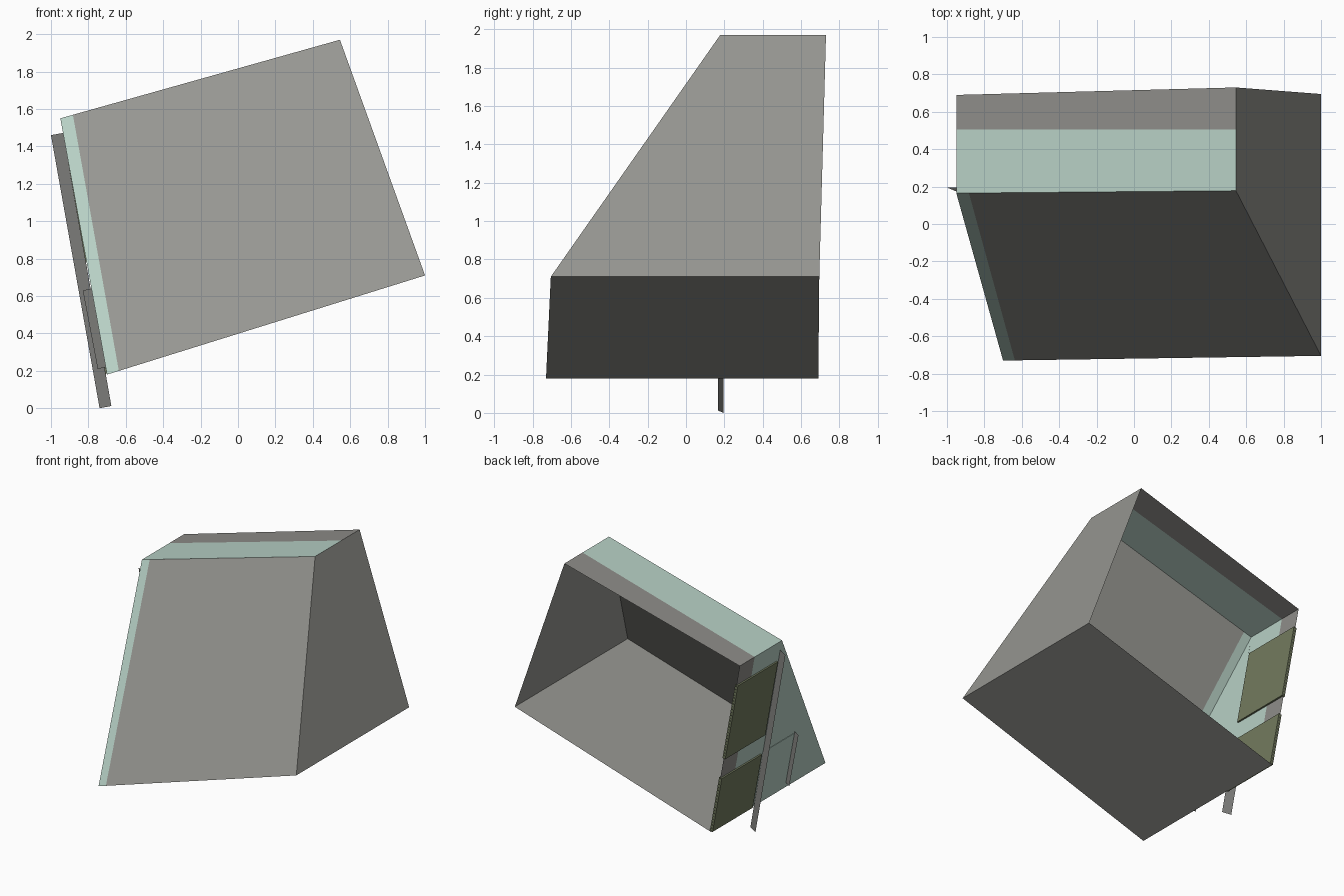
import bpy
from mathutils import Vector

if "Cube" in bpy.data.objects:
    bpy.data.objects.remove(bpy.data.objects["Cube"])


def material(name, r, g, b):
    lin = [((c / 255 + 0.055) / 1.055) ** 2.4 for c in (r, g, b)]
    m = bpy.data.materials.new(name)
    m.diffuse_color = (*lin, 1)
    m.use_nodes = True
    m.node_tree.nodes["Principled BSDF"].inputs["Base Color"].default_value = m.diffuse_color
    return m


GREY = material("warm_grey", 150, 150, 145)
TRIM = material("trim_grey", 141, 140, 136)
GREEN = material("pale_green", 182, 207, 196)
OLIVE = material("olive", 114, 122, 94)
POLE = material("pole_grey", 128, 128, 125)


def mesh_object(name, verts, faces, mats, slots=None):
    me = bpy.data.meshes.new(name)
    me.from_pydata([tuple(v) for v in verts], [], faces)
    for m in mats:
        me.materials.append(m)
    for i, p in enumerate(me.polygons):
        p.material_index = slots[i] if slots else 0
    me.update()
    ob = bpy.data.objects.new(name, me)
    bpy.context.collection.objects.link(ob)
    return ob


def strip_panel(name, a0, a1, b0, b1, cut_a, cut_b, mats):
    """Quad a0-a1-b1-b0 split into two coloured strips at cut points."""
    verts = [Vector(v) for v in (a0, cut_a, a1, b0, cut_b, b1)]
    return mesh_object(name, verts, [(0, 1, 4, 3), (1, 2, 5, 4)], mats, [0, 1])


def at_y(a, b, y):
    return Vector(a).lerp(Vector(b), (y - a[1]) / (b[1] - a[1]))


# Corners of the tilted, open-backed shell (front and back)
TLf, TLb = (-0.95, 0.165, 1.55), (-0.95, 0.69, 1.55)
TRf, TRb = (0.545, 0.178, 1.97), (0.545, 0.73, 1.97)
BRf, BRb = (1.0, -0.705, 0.71), (1.0, 0.695, 0.71)
BLf, BLb = (-0.70, -0.73, 0.18), (-0.70, 0.69, 0.18)
BAND = 0.505

# Roof and left wall: green with a grey strip along the open back edge
strip_panel("roof", TLf, TLb, TRf, TRb,
            at_y(TLf, TLb, BAND), at_y(TRf, TRb, BAND), [GREEN, TRIM])
strip_panel("left_wall", BLf, BLb, TLf, TLb,
            at_y(BLf, BLb, BAND), at_y(TLf, TLb, BAND), [GREEN, TRIM])

# Sloping front with a green strip down its left edge
strip_panel("front_panel", BLf, BRf, TLf, TRf,
            Vector(BLf).lerp(Vector(BRf), 0.037),
            Vector(TLf).lerp(Vector(TRf), 0.045), [GREEN, GREY])

# Floor and right wall
mesh_object("floor", [BLf, BLb, BRb, BRf], [(0, 1, 2, 3)], [GREY])
mesh_object("right_wall", [BRf, BRb, TRb, TRf], [(0, 1, 2, 3)], [GREY])

# Plates that lie along the slanted left wall
OUT = Vector((-1.37, 0, -0.25)).normalized()


def wall_plate(name, y0, y1, z0, z1, inner, outer, mat):
    verts = []
    for off in (inner, outer):
        for y, z in ((y0, z0), (y1, z0), (y1, z1), (y0, z1)):
            x = -0.70 - 0.25 * (z - 0.18) / 1.37
            verts.append(Vector((x, y, z)) + OUT * off)
    faces = [(3, 2, 1, 0), (4, 5, 6, 7), (0, 1, 5, 4),
             (1, 2, 6, 5), (2, 3, 7, 6), (3, 0, 4, 7)]
    return mesh_object(name, verts, faces, [mat])


wall_plate("upper_window", 0.19, 0.688, 0.785, 1.39, -0.012, 0.012, OLIVE)
wall_plate("lower_window", 0.19, 0.688, 0.185, 0.625, -0.012, 0.012, OLIVE)
wall_plate("door", -0.22, 0.168, 0.21, 0.63, 0.001, 0.004, GREEN)

# Flat blades standing off the left wall
for name, yo, yi, pts in (
        ("pole", 0.195, 0.168,
         ((-1.0, 1.46), (-0.74, 0.0), (-0.677, 0.012), (-0.935, 1.472))),
        ("door_handle", -0.21, -0.23,
         ((-0.83, 0.63), (-0.75, 0.21), (-0.705, 0.22), (-0.783, 0.64)))):
    ys = (yo, yo, yi, yi)
    mesh_object(name, [(x, y, z) for (x, z), y in zip(pts, ys)],
                [(0, 1, 2, 3)], [POLE])
